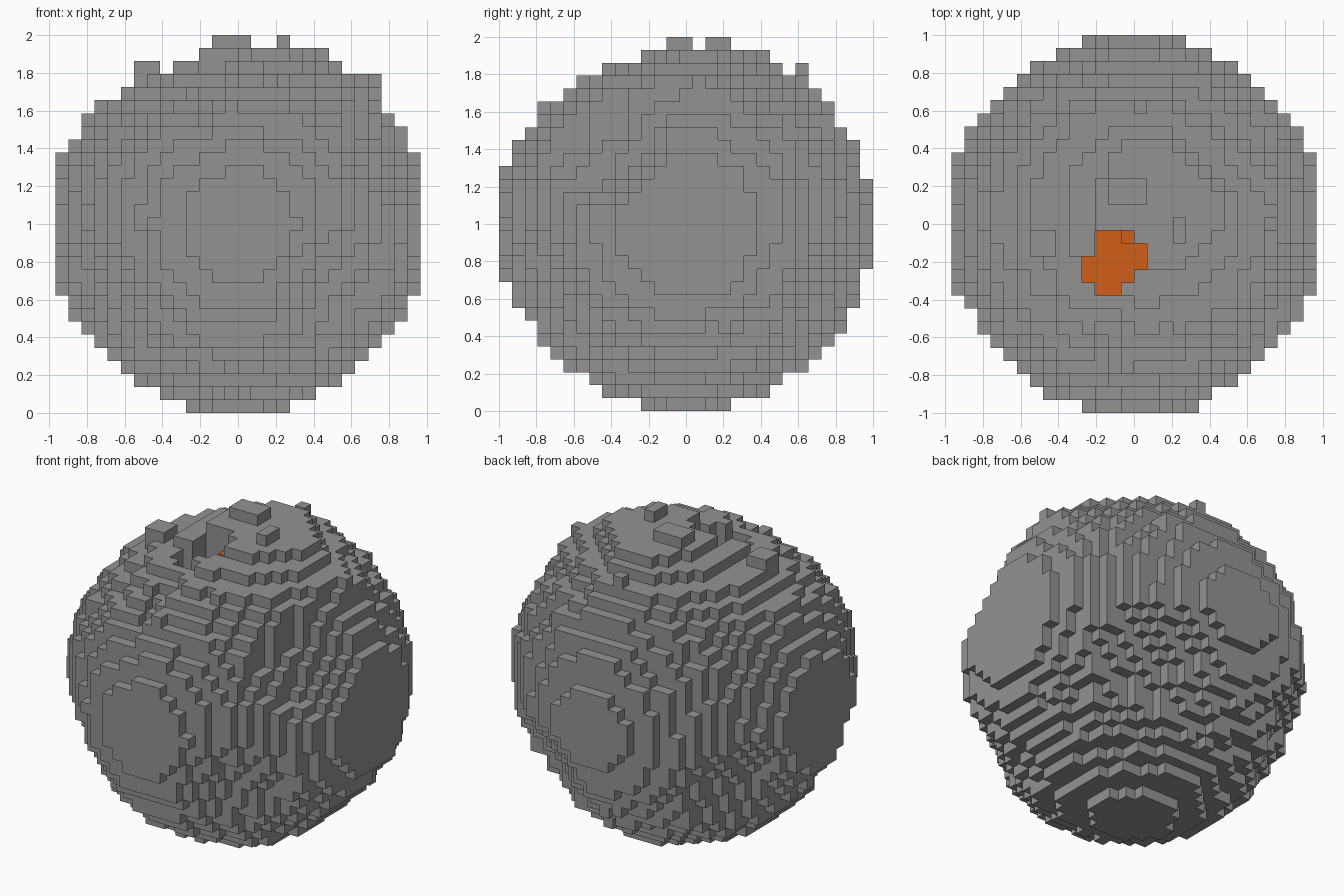
import bpy, bmesh, random
from mathutils import Vector, noise

random.seed(4)
if "Cube" in bpy.data.objects:
    bpy.data.objects.remove(bpy.data.objects["Cube"])

N = 29                  # cells along y and z
NX = 28                 # cells along x
S = 2 / N               # cell size


def material(name, rgb):
    m = bpy.data.materials.new(name)
    m.use_nodes = True
    color = (*rgb, 1)
    m.diffuse_color = color
    m.node_tree.nodes["Principled BSDF"].inputs["Base Color"].default_value = color
    return m


stone = material("grey stone", (0.29, 0.29, 0.29))
lava = material("orange lava", (0.63, 0.113, 0.01))


def centre(i, j, k):
    return Vector(((i + 0.5 - NX / 2) * S, (j + 0.5 - N / 2) * S, (k + 0.5 - N / 2) * S))


# Crater footprint: row -> first and last column
CRATER = {9: (11, 12), 10: (10, 13), 11: (10, 14), 12: (11, 14), 13: (11, 13)}


def in_crater(i, j):
    return j in CRATER and CRATER[j][0] <= i <= CRATER[j][1]


def lava_level(i, j):
    """Lava surface, with one higher lump in the back corner."""
    return 26 if (i, j) == (13, 13) else 24


# Shallow hollows on the sides: direction and depth
DENTS = [(Vector(d), depth) for d, depth in (
    ((0.48, 0.76, -0.43), 0.11), ((-0.76, -0.51, -0.38), 0.1),
    ((-0.76, 0.51, -0.39), 0.12), ((0.53, -0.77, -0.35), 0.1),
    ((0.8, -0.43, 0.42), 0.12), ((0.42, 0.42, 0.8), 0.06))]
FRONT_BULGE = Vector((0.1, -0.98, -0.1))


def radius(d):
    """Rocky sphere: flat caps on the axes, rough in between."""
    s = sum(c ** 4 for c in d)
    cap = min(1, max(0, (s - 0.55) / 0.25))
    r = 0.98 + 0.02 * cap + 0.02 * max(0, d.x) ** 4
    r += 0.02 * max(0, d.dot(FRONT_BULGE)) ** 6
    if d.z > 0.83:                                    # flattened top
        r -= 0.035 * min(1, (d.z - 0.83) / 0.03)
    rough = 1 - 0.85 * cap
    r += rough * (0.015 * noise.noise(d * 2.3) + 0.025 * noise.noise(d * 7))
    r += rough * random.uniform(-0.012, 0.012)
    for dent, depth in DENTS:
        r -= depth * max(0, 1 - ((d - dent).length / 0.38) ** 2)
    return r


def is_solid(i, j, k):
    if in_crater(i, j) and k >= lava_level(i, j):
        return False
    if i == 8 and k >= 26:                            # cleft beside the crater
        return False
    if k == N - 1:                                    # highest rim blocks
        return (12 <= i <= 14 and 16 <= j <= 17) or (i == 17 and 13 <= j <= 14)
    if i in (6, 7) and j in (12, 13) and k == 26:     # small side peak
        return True
    p = centre(i, j, k)
    p -= Vector((0.2, 0.15, 0)) * max(0, p.z) ** 4    # summit leans off centre
    r = radius(p.normalized())
    if i in (11, 12) and 4 <= j <= 7 and k > 20:      # groove in the front rim
        r -= 0.07
    return p.length < r


solid = {(i, j, k) for i in range(NX) for j in range(N) for k in range(N)
         if is_solid(i, j, k)}

# Only the exposed sides of the cells become faces
rock, pool = bmesh.new(), bmesh.new()
axes = [Vector(v) for v in ((1, 0, 0), (0, 1, 0), (0, 0, 1))]
for cell in sorted(solid):
    i, j, k = cell
    molten = in_crater(i, j) and 24 <= k + 1 <= lava_level(i, j)
    c = centre(i, j, k) + Vector((0, 0, 1))
    for a in range(3):
        for sign in (-1, 1):
            beside = list(cell)
            beside[a] += sign
            if tuple(beside) in solid:
                continue
            n = axes[a] * sign
            u = axes[(a + 1) % 3]
            v = n.cross(u)
            corners = [c + (n + u * p + v * q) * S / 2
                       for p, q in ((-1, -1), (1, -1), (1, 1), (-1, 1))]
            target = pool if molten else rock
            target.faces.new([target.verts.new(co) for co in corners])

for name, bm, mat in (("rock_ball", rock, stone), ("crater_lava", pool, lava)):
    bmesh.ops.remove_doubles(bm, verts=bm.verts, dist=S / 100)
    mesh = bpy.data.meshes.new(name)
    bm.to_mesh(mesh)
    bm.free()
    mesh.materials.append(mat)
    bpy.context.collection.objects.link(bpy.data.objects.new(name, mesh))
